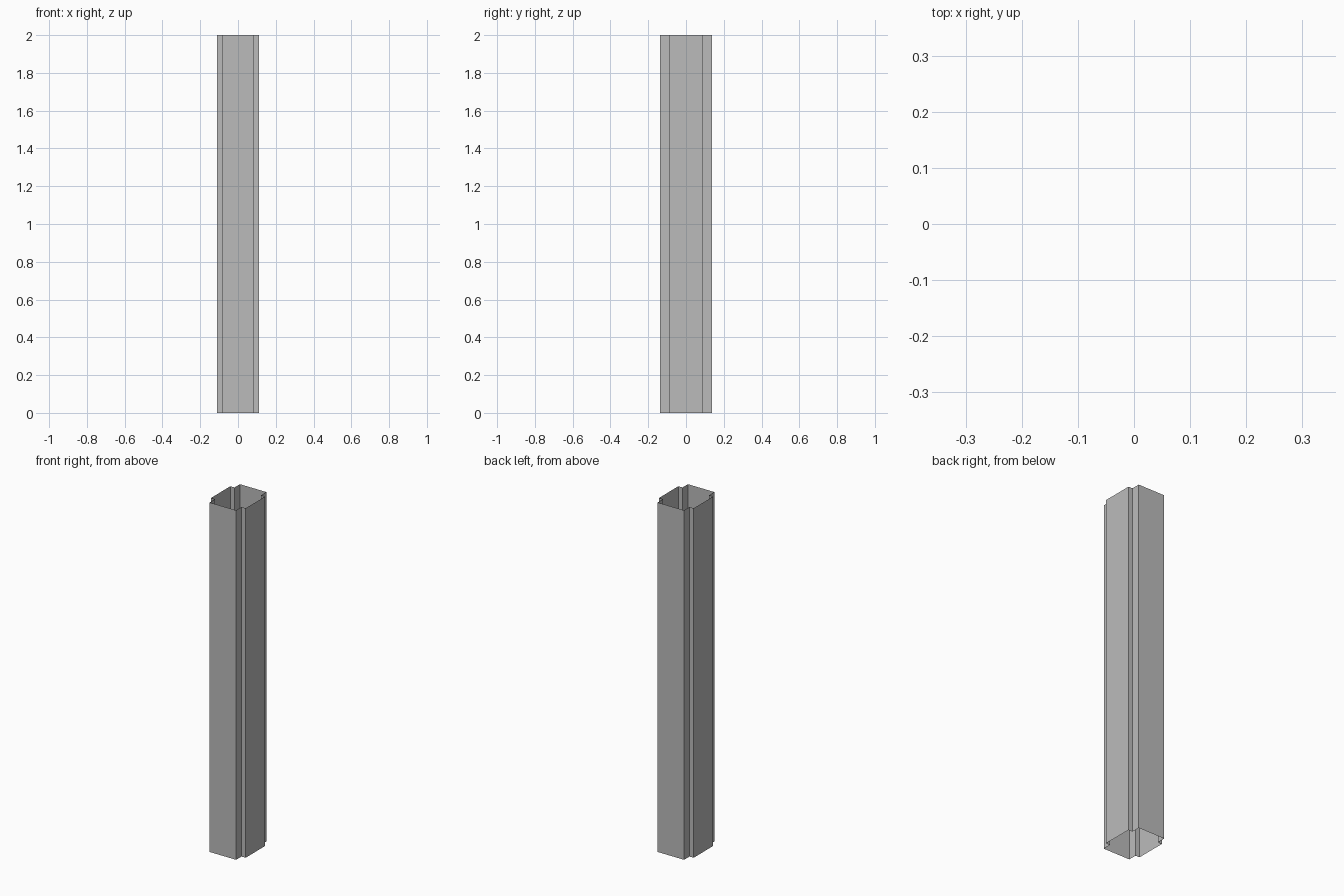
import bpy, bmesh

if "Cube" in bpy.data.objects:
    bpy.data.objects.remove(bpy.data.objects["Cube"])

# outer half extents, and half widths of the flat faces between corner notches
OX, OY, IX, IY, H = 0.11, 0.137, 0.084, 0.088, 2.0

# one notched corner, mirrored round the section (counter-clockwise)
corner = [(OX, IY), (IX, IY), (IX, OY)]
profile = []
for sx, sy in ((1, 1), (-1, 1), (-1, -1), (1, -1)):
    pts = corner if sx * sy > 0 else corner[::-1]
    profile += [(sx * x, sy * y) for x, y in pts]

# open-ended thin-walled column
bm = bmesh.new()
low = [bm.verts.new((x, y, 0)) for x, y in profile]
top = [bm.verts.new((x, y, H)) for x, y in profile]
n = len(profile)
for i in range(n):
    j = (i + 1) % n
    bm.faces.new((low[i], low[j], top[j], top[i]))

mesh = bpy.data.meshes.new("column_shell")
bm.to_mesh(mesh)
bm.free()

# plain grey
grey = bpy.data.materials.new("grey")
grey.diffuse_color = (0.5, 0.5, 0.5, 1)
grey.use_nodes = True
grey.node_tree.nodes["Principled BSDF"].inputs["Base Color"].default_value = grey.diffuse_color
mesh.materials.append(grey)

column = bpy.data.objects.new("column_shell", mesh)
bpy.context.collection.objects.link(column)
